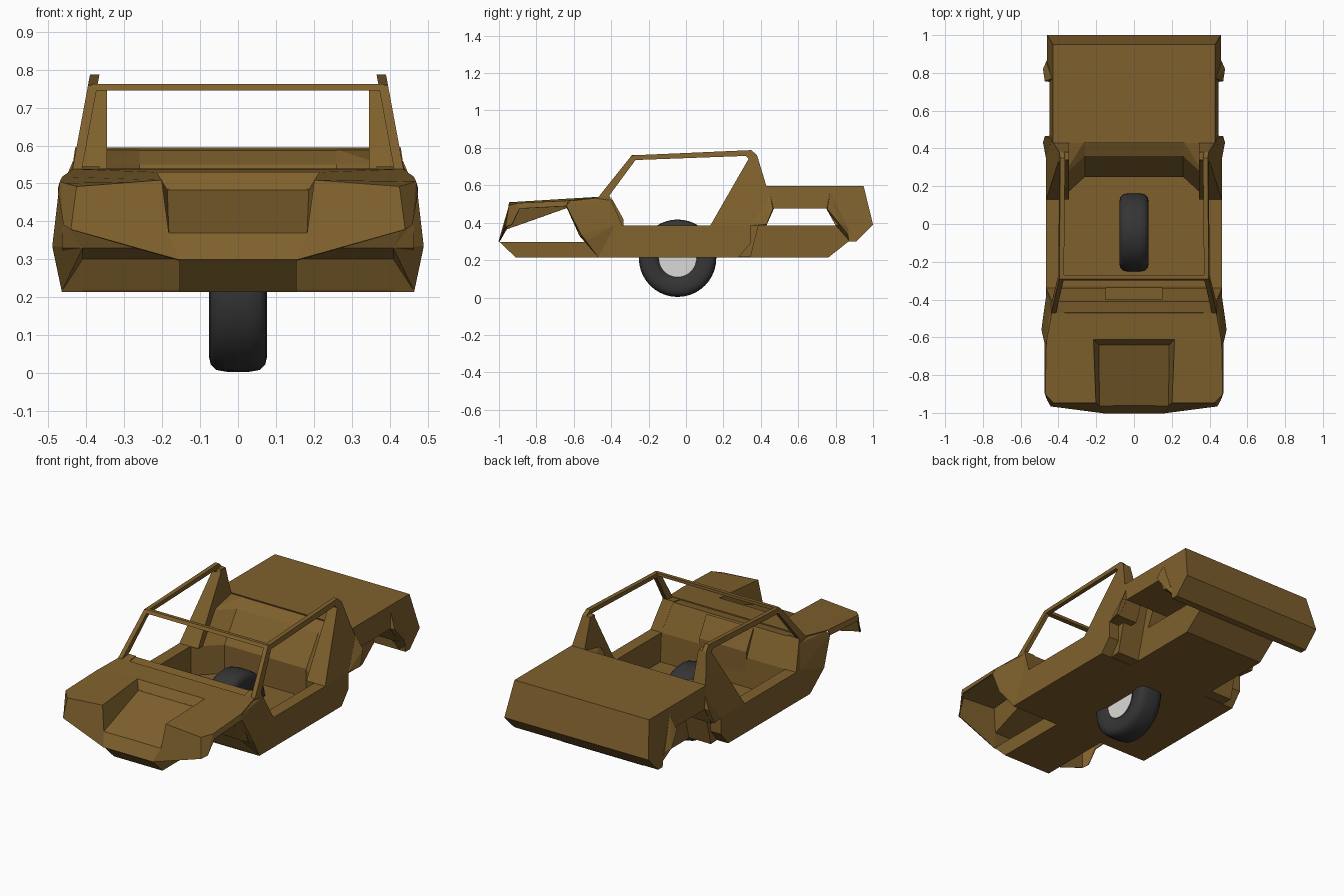
import bpy
import bmesh
import math
from mathutils import Vector

default_cube = bpy.data.objects.get("Cube")
if default_cube:
    bpy.data.objects.remove(default_cube, do_unlink=True)


def make_material(name, red, green, blue):
    material = bpy.data.materials.new(name)
    material.use_nodes = True
    colour = (red, green, blue, 1)
    material.diffuse_color = colour
    shader = material.node_tree.nodes["Principled BSDF"]
    shader.inputs["Base Color"].default_value = colour
    shader.inputs["Roughness"].default_value = 0.8
    return material


body_paint = make_material("bronze paint", .212, .118, .026)
rubber = make_material("black rubber", .035, .035, .035)
hub_metal = make_material("pale metal", .7, .7, .68)

BELT = .385  # height where the upright sides start to lean inward


def shell_width(z):
    return .465 - max(0, z - BELT) * .185


def sill_inner(z):
    return shell_width(z) - .07


def frame_inner(z):
    return shell_width(z) - .025


def pillar_inner(z):
    return .345


def deck_width(z):
    return .46 - max(0, z - BELT) * .145


def finish(bm, name, material, mirror=False):
    bmesh.ops.recalc_face_normals(bm, faces=bm.faces)
    mesh = bpy.data.meshes.new(name)
    bm.to_mesh(mesh)
    bm.free()
    mesh.materials.append(material)
    obj = bpy.data.objects.new(name, mesh)
    bpy.context.collection.objects.link(obj)
    if mirror:
        modifier = obj.modifiers.new("mirror", "MIRROR")
        modifier.use_clip = True
    return obj


def prism(name, outline, outer, inner, mirror=False):
    """Extrude a side outline (y, z) between two widths that depend on height."""
    bm = bmesh.new()
    near = [bm.verts.new((1, y, z)) for y, z in outline]
    far = [bm.verts.new((-1, y, z)) for y, z in outline]
    bm.faces.new(near)
    bm.faces.new(far[::-1])
    for i in range(len(outline)):
        j = (i + 1) % len(outline)
        bm.faces.new((near[i], far[i], far[j], near[j]))
    bmesh.ops.bisect_plane(bm, geom=bm.verts[:] + bm.edges[:] + bm.faces[:], dist=1e-5,
                           plane_co=(0, 0, BELT), plane_no=(0, 0, 1))
    for v in bm.verts:
        v.co.x = outer(v.co.z) if v.co.x > 0 else inner(v.co.z)
    return finish(bm, name, body_paint, mirror)


def shell_pair(name, outline, inner):
    return prism(name, outline, shell_width, inner, mirror=True)


def block(name, outline, width):
    return prism(name, outline, lambda z: width, lambda z: -width)


def hull_pair(name, points):
    bm = bmesh.new()
    for point in points:
        bm.verts.new(point)
    bmesh.ops.convex_hull(bm, input=bm.verts[:])
    return finish(bm, name, body_paint, mirror=True)


def lathe(name, profile, centre, material, smooth):
    """Turn an (x, radius) profile around the axle."""
    bm = bmesh.new()
    verts = [bm.verts.new(centre + Vector((x, 0, r))) for x, r in profile]
    edges = [bm.edges.new((a, b)) for a, b in zip(verts, verts[1:])]
    bmesh.ops.spin(bm, geom=verts + edges, cent=centre, axis=(1, 0, 0),
                   angle=math.tau, steps=40, use_merge=True)
    bmesh.ops.remove_doubles(bm, verts=bm.verts, dist=1e-4)
    for face in bm.faces:
        face.smooth = smooth
    return finish(bm, name, material)


# Hood, scoop, nose and front fenders as one folded sheet
corners = dict(
    cowl_mid=(0, -.47, .535), cowl_edge=(.435, -.47, .535),
    scoop_mid=(0, -.61, .527), scoop_edge=(.215, -.61, .527),
    shoulder=(.463, -.63, .515), lip=(.203, -.945, .507),
    brow=(.425, -.945, .49), corner=(.468, -.9, .503),
    well_mid=(0, -.64, .48), well_edge=(.188, -.64, .48),
    chin_mid=(0, -.96, .367), chin=(.183, -.96, .367),
    nose_mid=(0, -1, .298), nose=(.157, -1, .298),
    cheek=(.44, -.963, .378), jaw=(.458, -.93, .39),
    arch_front=(.472, -.89, .475), arch_top=(.472, -.64, .488))
panels = [
    "cowl_mid cowl_edge shoulder scoop_edge scoop_mid",
    "scoop_edge shoulder corner brow lip",
    "scoop_mid scoop_edge well_edge well_mid",
    "well_mid well_edge chin chin_mid",
    "scoop_edge lip chin well_edge",
    "chin_mid chin nose nose_mid",
    "lip brow cheek nose chin",
    "brow corner jaw cheek",
    "corner shoulder arch_top arch_front",
    "corner arch_front jaw",
]
bm = bmesh.new()
vertex = {key: bm.verts.new(co) for key, co in corners.items()}
for panel in panels:
    bm.faces.new([vertex[key] for key in panel.split()])
hood = finish(bm, "hood", body_paint, mirror=True)
skin = hood.modifiers.new("skin", "SOLIDIFY")
skin.thickness = .006
skin.offset = 0

# Underbody
block("front_keel", [(-.45, .213), (-.91, .213), (-.997, .298), (-.45, .298)], .155)
block("floor", [(-.47, .213), (.28, .213), (.285, .22), (-.475, .22)], .41)
block("rear_keel", [(.25, .213), (.76, .213), (.87, .3), (.86, .385), (.25, .385)], .26)

# Cabin ends
block("dashboard", [(-.64, .485), (-.62, .515), (-.47, .53), (-.41, .54), (-.34, .385),
                    (-.33, .215), (-.47, .215), (-.51, .3), (-.57, .33)], .41)
block("centre_console", [(-.4, .535), (-.335, .42), (-.335, .22), (-.38, .22)], .15)
block("rear_bulkhead", [(.25, .215), (.25, .385), (.36, .55), (.44, .59),
                        (.47, .475), (.43, .385), (.43, .215)], .26)
hull_pair("wheel_housing", [
    (.26, .25, .216), (.39, .13, .216), (.26, .25, .385), (.39, .13, .385),
    (.26, .36, .55), (.38, .25, .55), (.26, .44, .59), (.4, .44, .59),
    (.4, .345, .216), (.26, .345, .216)])

# Body sides
shell_pair("door_sill", [
    (-.63, .488), (-.62, .515), (-.47, .535), (-.41, .545), (-.34, .385), (.13, .385),
    (.345, .385), (.345, .29), (.28, .213), (-.47, .213), (-.51, .3), (-.57, .33)], sill_inner)
shell_pair("rear_pillar", [(.13, .385), (.335, .742), (.34, .763), (.38, .76),
                           (.43, .595), (.47, .475), (.43, .385)], pillar_inner)
shell_pair("window_frame", [
    (-.47, .535), (-.29, .76), (.35, .788), (.38, .76),
    (.335, .742), (.32, .757), (-.27, .735), (-.41, .545)], frame_inner)
block("windshield_header", [(-.3, .745), (-.29, .762), (-.27, .762), (-.27, .745)], .385)

# Rear deck and tail
prism("rear_deck", [(.43, .595), (.95, .595), (1, .39), (.91, .3), (.87, .3),
                    (.86, .385), (.8, .385), (.75, .475), (.47, .475)],
      deck_width, lambda z: -deck_width(z))

# Flared arch edges
hull_pair("front_arch_flare", [
    (.41, -.64, .488), (.41, -.57, .33), (.41, -.51, .3), (.465, -.47, .215),
    (.463, -.62, .515), (.435, -.47, .533), (.44, -.41, .52), (.465, -.38, .385),
    (.472, -.64, .49), (.49, -.56, .335), (.485, -.52, .31)])
hull_pair("rear_arch_front_flare", [
    (.42, .345, .385), (.42, .43, .385), (.42, .47, .475), (.435, .45, .55),
    (.465, .345, .385), (.482, .43, .39), (.472, .465, .475)])
hull_pair("rear_arch_back_flare", [
    (.42, .75, .475), (.435, .77, .56), (.42, .87, .305), (.45, .89, .305),
    (.42, .8, .385), (.472, .755, .475), (.482, .82, .395), (.465, .86, .385)])

# Single centre wheel
axle = Vector((0, -.045, .21))
tyre_half = [(.06, .1), (.072, .125), (.077, .165), (.072, .188), (.058, .202), (.03, .207)]
tyre_profile = tyre_half + [(-x, r) for x, r in reversed(tyre_half)] + tyre_half[:1]
lathe("tyre", tyre_profile, axle, rubber, True)
lathe("hub", [(.062, 0), (.062, .101), (-.062, .101), (-.062, 0)], axle, hub_metal, False)
